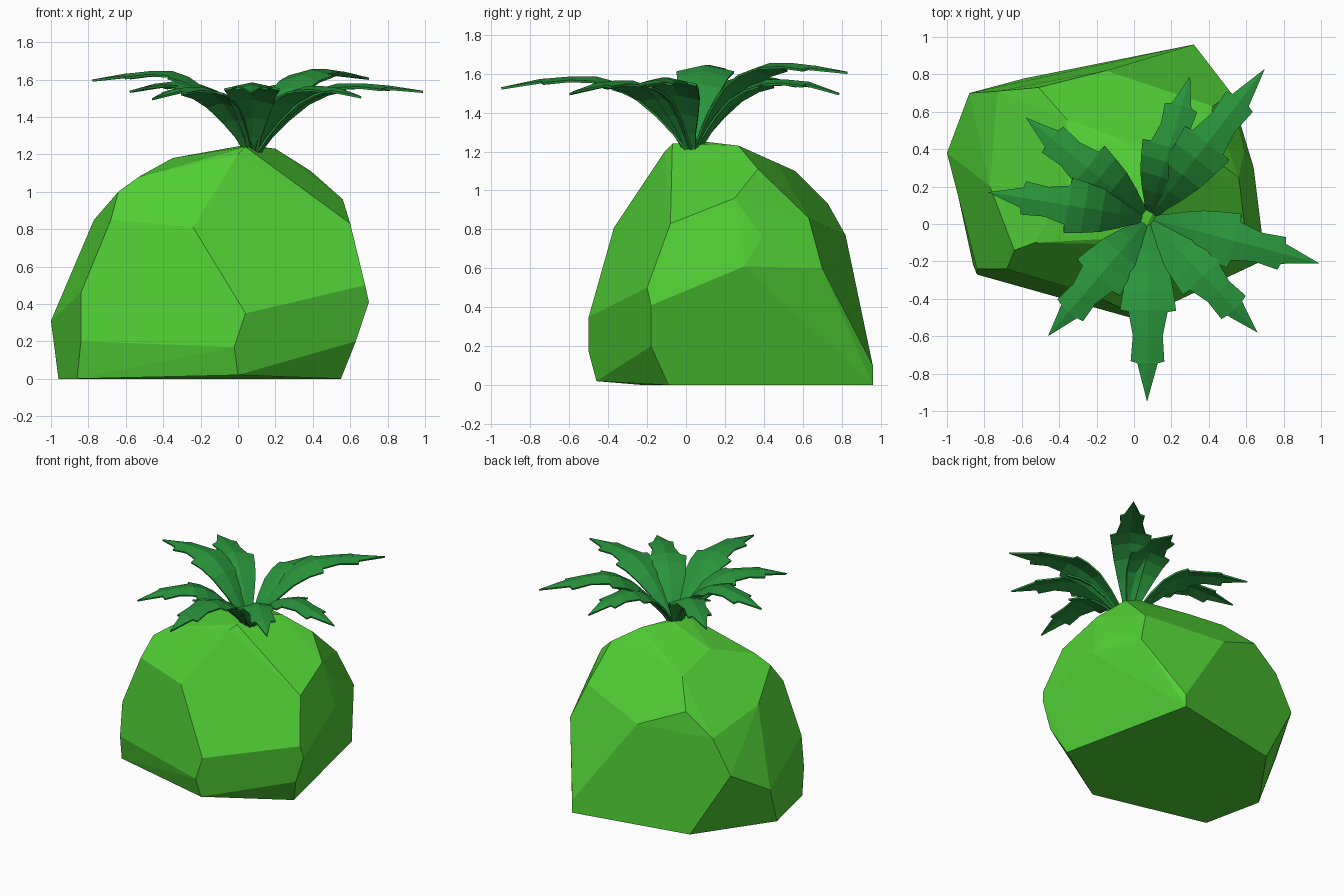
import bpy, bmesh, math
from mathutils import Vector

if "Cube" in bpy.data.objects:
    bpy.data.objects.remove(bpy.data.objects["Cube"])


def material(name, color):
    m = bpy.data.materials.new(name)
    m.diffuse_color = color
    m.use_nodes = True
    m.node_tree.nodes["Principled BSDF"].inputs["Base Color"].default_value = m.diffuse_color
    return m


def finish(bm, name, mat):
    me = bpy.data.meshes.new(name)
    bm.to_mesh(me)
    bm.free()
    ob = bpy.data.objects.new(name, me)
    bpy.context.collection.objects.link(ob)
    me.materials.append(mat)
    return ob


green_body = material("body_green", (0.08, 0.62, 0.035, 1))
green_leaf = material("leaf_green", (0.022, 0.3, 0.045, 1))

# Faceted body: convex hull of its corners
corners = [
    # base
    (0.55, -0.09, 0), (0.32, 0.96, 0), (-0.58, 0.78, 0), (-0.96, 0.24, 0),
    (-0.86, -0.22, 0), (0, -0.46, 0.02),
    # lower ring
    (0.32, 0.96, 0.1), (0.63, -0.18, 0.2), (-0.02, -0.5, 0.17), (-0.84, -0.27, 0.2),
    (-1, 0.38, 0.31), (0.04, -0.5, 0.35), (0.70, -0.18, 0.41), (0.68, -0.2, 0.5),
    (-0.84, -0.24, 0.46), (-0.88, 0.7, 0.51),
    # middle ring
    (0.52, 0.7, 0.6), (0.64, 0.3, 0.61), (0.59, 0.39, 0.76), (0.6, -0.08, 0.83),
    (-0.24, -0.37, 0.81), (-0.68, -0.24, 0.85), (-0.77, 0.2, 0.85),
    (-0.73, 0.71, 0.77), (-0.15, 0.82, 0.77), (0.42, 0.63, 0.86),
    # shoulder
    (0.56, 0.25, 0.96), (-0.51, 0.73, 0.93), (-0.64, -0.14, 1.0),
    (-0.53, -0.1, 1.08), (-0.36, 0.56, 1.1), (0.39, 0.37, 1.11),
    # crown
    (-0.11, 0.47, 1.14), (-0.35, 0.2, 1.18), (0, -0.11, 1.2), (0.04, -0.07, 1.24),
    (0.04, 0.1, 1.25), (0.2, 0.27, 1.23),
]
bm = bmesh.new()
for c in corners:
    bm.verts.new(c)
bmesh.ops.convex_hull(bm, input=bm.verts[:])
bmesh.ops.dissolve_limit(bm, angle_limit=math.radians(4), verts=bm.verts[:], edges=bm.edges[:])
bmesh.ops.recalc_face_normals(bm, faces=bm.faces[:])
finish(bm, "body", green_body)

# Leaf profile: (fraction of length, fraction of rise, half width)
PROFILE = [(0.02, 0, 0.03), (0.09, 0.25, 0.045), (0.18, 0.52, 0.08), (0.29, 0.78, 0.115),
           (0.40, 0.93, 0.135), (0.50, 1.0, 0.15), (0.51, 1.0, 0.105), (0.64, 1.0, 0.08),
           (0.78, 0.97, 0.09), (0.79, 0.97, 0.055)]
STEM = Vector((0.08, 0.03, 1.21))


def leaf(name, x, y, tip_z, peak_z):
    """Arching, toothed leaf with a raised midrib."""
    reach = Vector((x - STEM.x, y - STEM.y, 0))
    side = Vector((-reach.y, reach.x, 0)).normalized()
    bm = bmesh.new()
    rows = []
    for t, h, w in PROFILE:
        mid = STEM + reach * t + Vector((0, 0, (peak_z - STEM.z) * h))
        drop = Vector((0, 0, -0.22 * w))
        rows.append([bm.verts.new(p) for p in (mid - side * w + drop, mid, mid + side * w + drop)])
    for a, b in zip(rows, rows[1:]):
        for i in (0, 1):
            bm.faces.new((a[i], a[i + 1], b[i + 1], b[i])[::-1])
    tip = bm.verts.new((x, y, tip_z))
    for i in (0, 1):
        bm.faces.new((rows[-1][i], tip, rows[-1][i + 1]))
    bmesh.ops.recalc_face_normals(bm, faces=bm.faces[:])
    if sum(f.normal.z for f in bm.faces) < 0:
        bmesh.ops.reverse_faces(bm, faces=bm.faces[:])
    ob = finish(bm, name, green_leaf)
    solid = ob.modifiers.new("thickness", "SOLIDIFY")
    solid.thickness = 0.012


# Crown of eight leaves: tip x, tip y, tip height, arch height
LEAVES = [(0.99, -0.21, 1.54, 1.58), (0.70, 0.83, 1.61, 1.655), (0.30, 0.79, 1.50, 1.57),
          (-0.58, 0.57, 1.54, 1.59), (-0.78, 0.17, 1.60, 1.645), (-0.46, -0.60, 1.50, 1.56),
          (0.07, -0.95, 1.53, 1.585), (0.66, -0.58, 1.51, 1.565)]
for n, spec in enumerate(LEAVES, 1):
    leaf(f"leaf_{n}", *spec)
